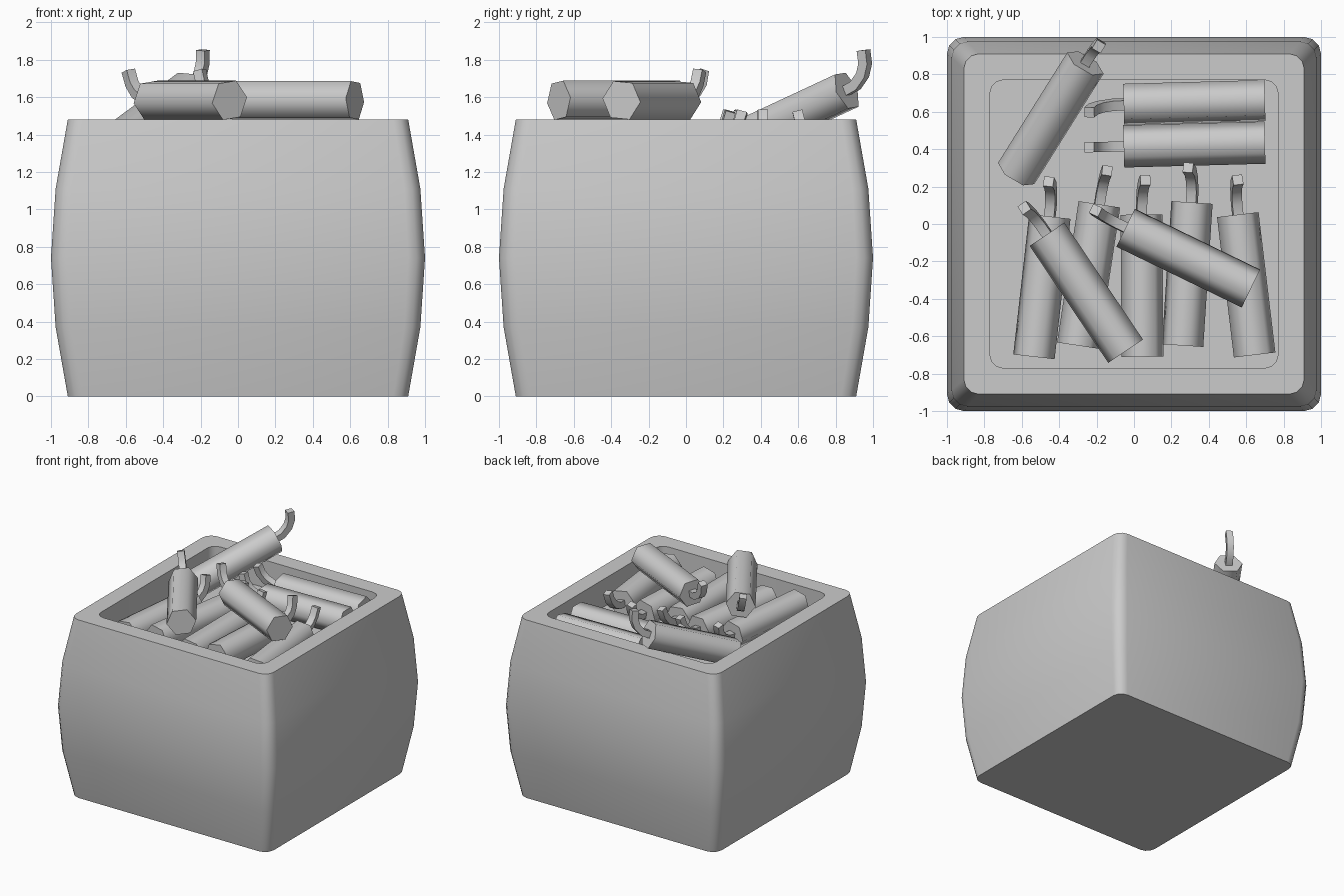
import bpy, bmesh
from math import radians, cos, sin, pi
from mathutils import Vector, Matrix

if "Cube" in bpy.data.objects:
    bpy.data.objects.remove(bpy.data.objects["Cube"])


def finish(bm, name, angle):
    bmesh.ops.recalc_face_normals(bm, faces=bm.faces[:])
    me = bpy.data.meshes.new(name)
    bm.to_mesh(me)
    bm.free()
    ob = bpy.data.objects.new(name, me)
    bpy.context.collection.objects.link(ob)
    bpy.ops.object.select_all(action='DESELECT')
    ob.select_set(True)
    bpy.context.view_layer.objects.active = ob
    bpy.ops.object.shade_smooth_by_angle(angle=radians(angle))
    return ob


def loft(bm, rings):
    """Skin a list of point rings and cap both ends."""
    vs = [[bm.verts.new(p) for p in r] for r in rings]
    n = len(vs[0])
    for a, b in zip(vs, vs[1:]):
        for i in range(n):
            j = (i + 1) % n
            bm.faces.new((a[i], a[j], b[j], b[i]))
    bm.faces.new(vs[0][::-1])
    bm.faces.new(vs[-1])


def rounded_square(h, r, z, seg=3):
    pts = []
    for k in range(4):
        c = pi / 4 + k * pi / 2
        cx = (h - r) * (1 if cos(c) > 0 else -1)
        cy = (h - r) * (1 if sin(c) > 0 else -1)
        for s in range(seg + 1):
            a = k * pi / 2 + s * (pi / 2) / seg
            pts.append((cx + r * cos(a), cy + r * sin(a), z))
    return pts


# Bulging square barrel with a recessed tray on top
bm = bmesh.new()
profile = [(0.91, 0.08, 0), (0.975, 0.085, 0.37), (1.0, 0.09, 0.74),
           (0.975, 0.085, 1.11), (0.91, 0.08, 1.48),
           (0.77, 0.07, 1.48), (0.77, 0.07, 1.25)]
loft(bm, [rounded_square(*p) for p in profile])
finish(bm, "barrel", 35)

# Wick centre line (along the stick, upwards) and stick radius
WICK = [(-0.02, 0.0), (0.06, 0.005), (0.125, 0.04), (0.165, 0.09), (0.185, 0.16)]
R = 0.113


def stick(name, tail, head, roll=0):
    """Hexagonal stick from tail to head with a bent square wick at the head."""
    tail, head = Vector(tail), Vector(head)
    ax = (head - tail).normalized()
    side = Vector((0, 0, 1)).cross(ax).normalized()
    rot = Matrix.Rotation(radians(-roll), 3, ax)
    side = rot @ side
    up = ax.cross(side)
    bm = bmesh.new()
    loft(bm, [[c + R * (cos(k * pi / 3) * side + sin(k * pi / 3) * up)
               for k in range(6)] for c in (tail, head)])
    finish(bm, name, 65)

    bm = bmesh.new()
    path = [head + ax * a + up * u for a, u in WICK]
    rings = []
    for i, p in enumerate(path):
        t = (path[min(i + 1, len(path) - 1)] - path[max(i - 1, 0)]).normalized()
        n = t.cross(side)
        w = 0.027
        rings.append([p + w * (x * side + y * n)
                      for x, y in ((-1, -1), (1, -1), (1, 1), (-1, 1))])
    loft(bm, rings)
    finish(bm, name + "_wick", 40)


# (tail xyz, head xyz, roll to the left)
Z0, Z1 = 1.365, 1.583
lower = [((-0.535, -0.71, Z0), (-0.45, 0.04, Z0), 10),
         ((-0.30, -0.65, Z0), (-0.185, 0.105, Z0), -5),
         ((0.045, -0.71, Z0), (0.04, 0.05, Z0), -8),
         ((0.26, -0.65, Z0), (0.31, 0.115, Z0), 12),
         ((0.645, -0.70, Z0), (0.555, 0.05, Z0), -8),
         ((0.70, 0.66, Z0), (-0.055, 0.64, Z0), -14 + 28),
         ((0.70, 0.435, Z0), (-0.055, 0.415, Z0), 0)]
upper = [((-0.045, -0.68, Z1), (-0.465, -0.055, Z1), 8),
         ((0.625, -0.345, Z1), (-0.045, -0.02, Z1), -5),
         ((-0.63, 0.27, 1.36), (-0.26, 0.86, 1.635), -5)]
for i, s in enumerate(lower):
    stick(f"lower_stick_{i + 1}", *s)
for i, s in enumerate(upper):
    stick(f"upper_stick_{i + 1}", *s)
